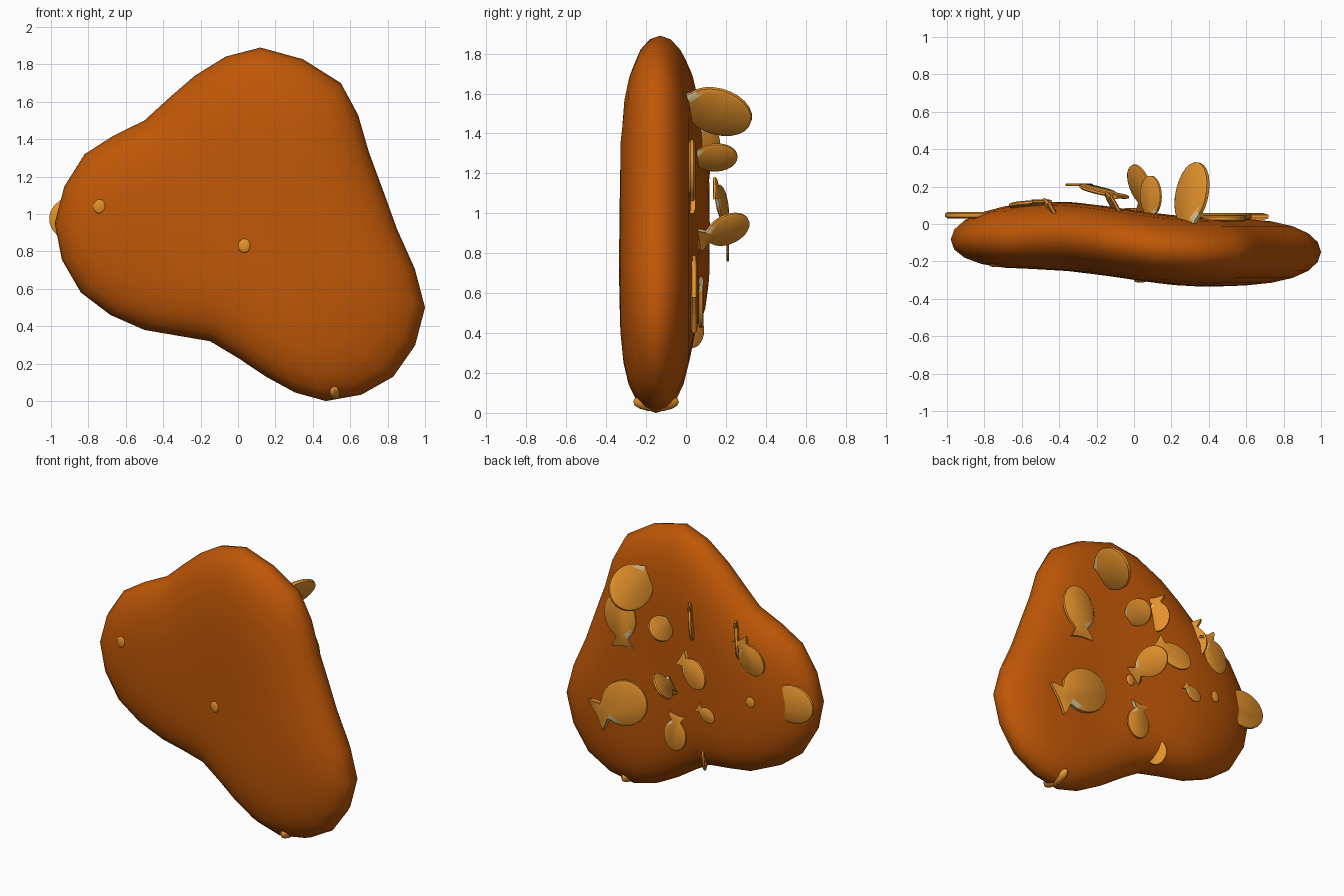
import bpy, bmesh, math
from mathutils import Vector, Matrix

if "Cube" in bpy.data.objects:
    bpy.data.objects.remove(bpy.data.objects["Cube"])


def material(name, col):
    m = bpy.data.materials.new(name)
    m.diffuse_color = (*col, 1)
    m.use_nodes = True
    m.node_tree.nodes["Principled BSDF"].inputs["Base Color"].default_value = m.diffuse_color
    return m


CRUST = material("deep orange crust", (0.52, 0.095, 0.002))
GOLD = material("golden cracker", (0.78, 0.29, 0.025))
CREAM = material("pale cream seam", (0.76, 0.57, 0.28))


def make(name, bm, mats, angle):
    bmesh.ops.recalc_face_normals(bm, faces=bm.faces)
    me = bpy.data.meshes.new(name)
    bm.to_mesh(me)
    bm.free()
    for m in mats:
        me.materials.append(m)
    ob = bpy.data.objects.new(name, me)
    bpy.context.collection.objects.link(ob)
    bpy.ops.object.select_all(action='DESELECT')
    ob.select_set(True)
    bpy.context.view_layer.objects.active = ob
    bpy.ops.object.shade_smooth_by_angle(angle=math.radians(angle))
    return ob


def bridge(bm, rings, pale=()):
    for a, b in zip(rings, rings[1:]):
        for i in range(len(a)):
            j = (i + 1) % len(a)
            bm.faces.new((a[i], a[j], b[j], b[i])).material_index = int(i in pale)


# Lumpy three-lobed slab: a few outline points in x, z, rounded by a closed spline
KEYS = [(0.12, 1.89), (0.55, 1.70), (0.70, 1.33), (0.85, 0.92), (1.0, 0.5),
        (0.83, 0.13), (0.47, 0.0), (0.15, 0.13), (-0.15, 0.32), (-0.5, 0.38),
        (-0.84, 0.58), (-0.98, 0.95), (-0.82, 1.32), (-0.5, 1.5), (-0.23, 1.74)]
CENTRE = Vector((0.05, 0.9))


def smooth_outline(keys):
    out, n = [], len(keys)
    for i in range(n):
        p0, p1, p2, p3 = (Vector(keys[(i + k) % n]) for k in (-1, 0, 1, 2))
        out += [p1, (p1 + p2) * 0.5625 - (p0 + p3) * 0.0625]
    return out


def mid_y(x):
    t = min(1, max(0, (x + 0.5) / 0.9))
    return -0.06 - 0.09 * t * t * (3 - 2 * t) - 0.05 * max(0, -0.5 - x)


def body():
    bm = bmesh.new()
    outline = smooth_outline(KEYS)
    rings = []
    for k in range(-7, 8):
        s = math.cos(math.radians(k * 11.5)) ** 0.9   # ring size, full at the rim
        half = math.copysign(0.186 * math.sqrt(max(0, 1 - s ** 4.6)), k)
        ring = []
        for p in outline:
            x, z = CENTRE + (p - CENTRE) * s
            ring.append(bm.verts.new((x, mid_y(x) + half, z)))
        rings.append(ring)
    bridge(bm, rings)
    for ring, side in ((rings[0], -1), (rings[-1], 1)):
        c = bm.verts.new((CENTRE.x, mid_y(CENTRE.x) + 0.186 * side, CENTRE.y))
        for a, b in zip(ring, ring[1:] + ring[:1]):
            bm.faces.new((a, b, c))
    return make("nugget_body", bm, [CRUST], 60)


# Fish-shaped cracker: oval body, pinched joint, flared tail, softened rim
count = 0


def fish(centre, head, normal, size):
    global count
    count += 1
    L = Vector(head).normalized()
    N = Vector(normal)
    N = (N - L * N.dot(L)).normalized()
    W = N.cross(L)
    pts = [(math.cos(a), math.sin(a))
           for a in (math.radians(-152 + 15.2 * i) for i in range(21))]
    pts += [(-1.02, 0.36), (-1.42, 0.72), (-1.36, 0), (-1.42, -0.72), (-1.02, -0.36)]
    n = len(pts)
    thick = min(0.036, 0.22 * size)
    bm = bmesh.new()

    def vert(u, v, h, k):
        return bm.verts.new(Vector(centre) + L * (u * size * k)
                            + W * (v * size * 0.8 * k) + N * (h * thick))

    rings = [[vert(u, v, h, k) for u, v in pts]
             for h, k in ((-0.5, 0.9), (-0.25, 1), (0.25, 1), (0.5, 0.9))]
    bridge(bm, rings, (n - 2, n - 1, 0))
    # flat sides, with a pale seam on one side of the tail joint
    for ring, h in ((rings[0], -0.5), (rings[-1], 0.5)):
        m = vert(-0.88, -0.22, h, 0.9)
        bm.faces.new(ring[2:n - 1] + [m])
        bm.faces.new(ring[n - 2:] + ring[:3] + [m]).material_index = 1
    make(f"fish_cracker_{count:02d}", bm, [GOLD, CREAM], 35)


slab = body()

# Crackers lying flat on the back: x, y, z, heading in degrees, outward lean, size
for x, y, z, deg, lean, size in [(0.44, 0.04, 0.63, 148, 0, 0.185),
                                 (0.48, 0.03, 1.22, 83, 0, 0.15),
                                 (-0.575, 0.105, 1.22, 238, -0.1, 0.11),
                                 (-0.19, 0.18, 1.05, 210, 0.25, 0.11),
                                 (0.03, 0.075, 0.53, 276, 0, 0.105),
                                 (-0.31, 0.21, 0.81, 208, 0, 0.06),
                                 (-0.85, 0.047, 0.97, 175, 0, 0.16)]:
    a = math.radians(deg)
    fish((x, y, z), (math.cos(a), lean, math.sin(a)), (0, 1, 0), size)

# Crackers sticking out of the back: x, y, z, sideways lean, upward lean, size
for x, y, z, lx, lz, size in [(0.31, 0.16, 1.51, 0.1, -0.25, 0.175),
                              (0.09, 0.15, 1.28, 0, 0.05, 0.108),
                              (0.03, 0.21, 0.92, -0.2, 0.35, 0.115)]:
    fish((x, y, z), (lx, 0.95, lz), (-0.75, -0.1, 0.6), size)

# Crackers standing on edge, head down: x, y, z, size
for x, y, z, size in [(-0.11, 0.1, 1.34, 0.1), (-0.44, 0.06, 1.29, 0.11),
                      (-0.16, 0.03, 0.41, 0.085)]:
    fish((x, y, z), (-0.1, 0, -1), (0.86, 0.5, 0), size)


# Cracker tips that just break through the crust
def tip(name, c, radii):
    bm = bmesh.new()
    bmesh.ops.create_uvsphere(bm, u_segments=12, v_segments=8, radius=1,
                              matrix=Matrix.Translation(c) @ Matrix.Diagonal((*radii, 1)))
    make(name, bm, [GOLD], 60)


bpy.context.view_layer.update()
for i, (x, z, side) in enumerate([(-0.74, 1.04, -1), (0.035, 0.83, -1),
                                  (-0.57, 0.93, 1), (0.08, 0.83, 1)], 1):
    hit = slab.ray_cast(Vector((x, side, z)), Vector((0, -side, 0)))[1]
    tip(f"cracker_tip_{i}", hit, (0.034, 0.01, 0.038))
tip("cracker_tip_bottom", Vector((0.515, -0.15, 0.055)), (0.036, 0.115, 0.048))
